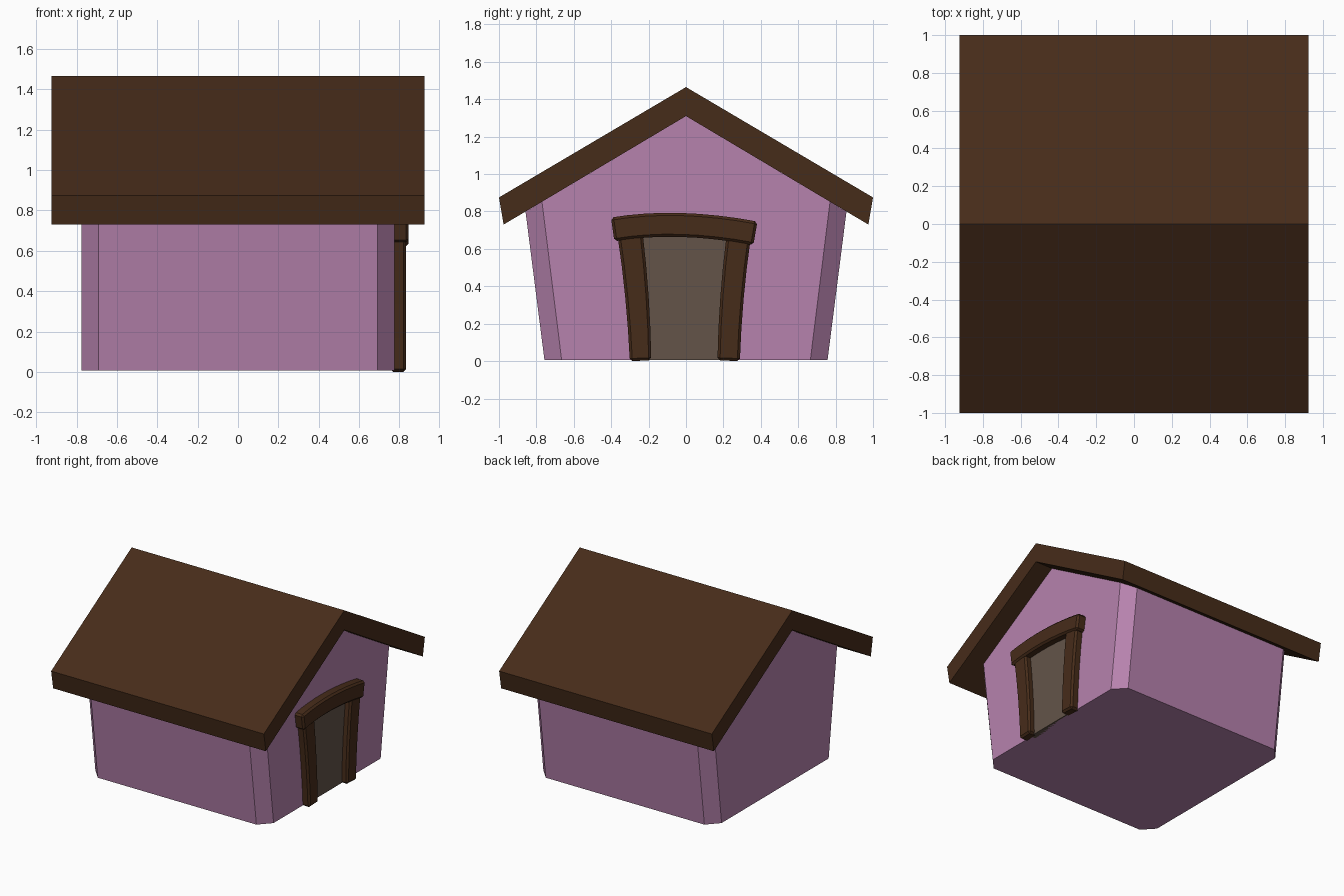
import bpy, bmesh
from mathutils import Vector

if "Cube" in bpy.data.objects:
    bpy.data.objects.remove(bpy.data.objects["Cube"])


def material(name, rgb):
    m = bpy.data.materials.new(name)
    m.diffuse_color = (*rgb, 1)
    m.use_nodes = True
    m.node_tree.nodes["Principled BSDF"].inputs["Base Color"].default_value = m.diffuse_color
    return m


PLASTER = material("pink_plaster", (0.47, 0.225, 0.42))
WOOD = material("dark_wood", (0.062, 0.025, 0.010))
DOOR = material("grey_brown_door", (0.125, 0.088, 0.066))


def make(name, bm, mat, bevel=0):
    bmesh.ops.recalc_face_normals(bm, faces=bm.faces)
    mesh = bpy.data.meshes.new(name)
    bm.to_mesh(mesh)
    bm.free()
    mesh.materials.append(mat)
    ob = bpy.data.objects.new(name, mesh)
    bpy.context.collection.objects.link(ob)
    if bevel:
        mod = ob.modifiers.new("bevel", 'BEVEL')
        mod.width, mod.segments = bevel, 1
        mod.limit_method, mod.angle_limit = 'ANGLE', 0.7
    return ob


def extrude_x(name, profile, x0, x1, mat):
    """Extrude a (y, z) outline along x."""
    bm = bmesh.new()
    a, b = ([bm.verts.new((x, y, z)) for y, z in profile] for x in (x0, x1))
    n = len(profile)
    bm.faces.new(a)
    bm.faces.new(b)
    for i in range(n):
        j = (i + 1) % n
        bm.faces.new((a[i], a[j], b[j], b[i]))
    return make(name, bm, mat)


def beam(name, path, w0, w1, x0, x1, mat, bevel):
    """Rectangular bar following a (y, z) path, width going from w0 to w1."""
    bm = bmesh.new()
    rings = []
    for i, p in enumerate(path):
        t = (Vector(path[min(i + 1, len(path) - 1)]) - Vector(path[max(i - 1, 0)])).normalized()
        n = Vector((-t.y, t.x)) * (w0 + (w1 - w0) * i / (len(path) - 1)) / 2
        lo, hi = Vector(p) - n, Vector(p) + n
        rings.append([bm.verts.new((x, q.x, q.y)) for q, x in
                      ((lo, x0), (hi, x0), (hi, x1), (lo, x1))])
    for r, s in zip(rings, rings[1:]):
        for k in range(4):
            m = (k + 1) % 4
            bm.faces.new((r[k], r[m], s[m], s[k]))
    bm.faces.new(rings[0])
    bm.faces.new(rings[-1])
    return make(name, bm, mat, bevel)


def arc(a, mid, b, steps):
    """Quadratic curve through a, mid and b."""
    a, mid, b = Vector(a), Vector(mid), Vector(b)
    c = 2 * mid - (a + b) / 2
    ts = [i / steps for i in range(steps + 1)]
    return [tuple(a * (1 - t) ** 2 + c * 2 * t * (1 - t) + b * t * t) for t in ts]


# roof: folded slab with overhanging eaves
extrude_x("roof", [(0, 1.465), (1, 0.875), (0.975, 0.73), (0, 1.31),
                   (-0.975, 0.73), (-1, 0.875)], -0.925, 0.925, WOOD)

# house body: flared walls with chamfered corners, gable top under the roof
XE, XI, RIDGE, SLOPE = 0.775, 0.69, 1.31, 0.595
bm = bmesh.new()


def ring(ye, yi, height):
    pts = [(XE, -yi), (XE, yi), (XI, ye), (-XI, ye),
           (-XE, yi), (-XE, -yi), (-XI, -ye), (XI, -ye)]
    return [bm.verts.new((x, y, height(y))) for x, y in pts]


low = ring(0.757, 0.665, lambda y: 0.007)
top = ring(0.858, 0.77, lambda y: RIDGE - SLOPE * abs(y))
ridge_r, ridge_l = (bm.verts.new((x, 0, RIDGE)) for x in (XE, -XE))
bm.faces.new(low)
for i in range(8):
    j = (i + 1) % 8
    apex = {0: [ridge_r], 4: [ridge_l]}.get(i, [])
    bm.faces.new([low[i], low[j], top[j]] + apex + [top[i]])
bm.faces.new([top[1], top[2], top[3], top[4], ridge_l, ridge_r])
bm.faces.new([top[5], top[6], top[7], top[0], ridge_r, ridge_l])
make("house_body", bm, PLASTER)

# door panel on the right gable
extrude_x("door_panel", [(-0.23, 0.007), (0.22, 0.007), (0.27, 0.66),
                         (-0.03, 0.70), (-0.28, 0.67)], 0.74, 0.785, DOOR)

# door posts, leaning outward
beam("door_post_left", arc((-0.243, 0.002), (-0.262, 0.34), (-0.299, 0.68), 4),
     0.115, 0.135, 0.755, 0.833, WOOD, 0.014)
beam("door_post_right", arc((0.228, 0.002), (0.246, 0.34), (0.282, 0.67), 4),
     0.12, 0.13, 0.755, 0.833, WOOD, 0.014)

# arched lintel
beam("door_lintel", arc((-0.392, 0.704), (-0.03, 0.728), (0.371, 0.683), 8),
     0.128, 0.128, 0.755, 0.845, WOOD, 0.014)
